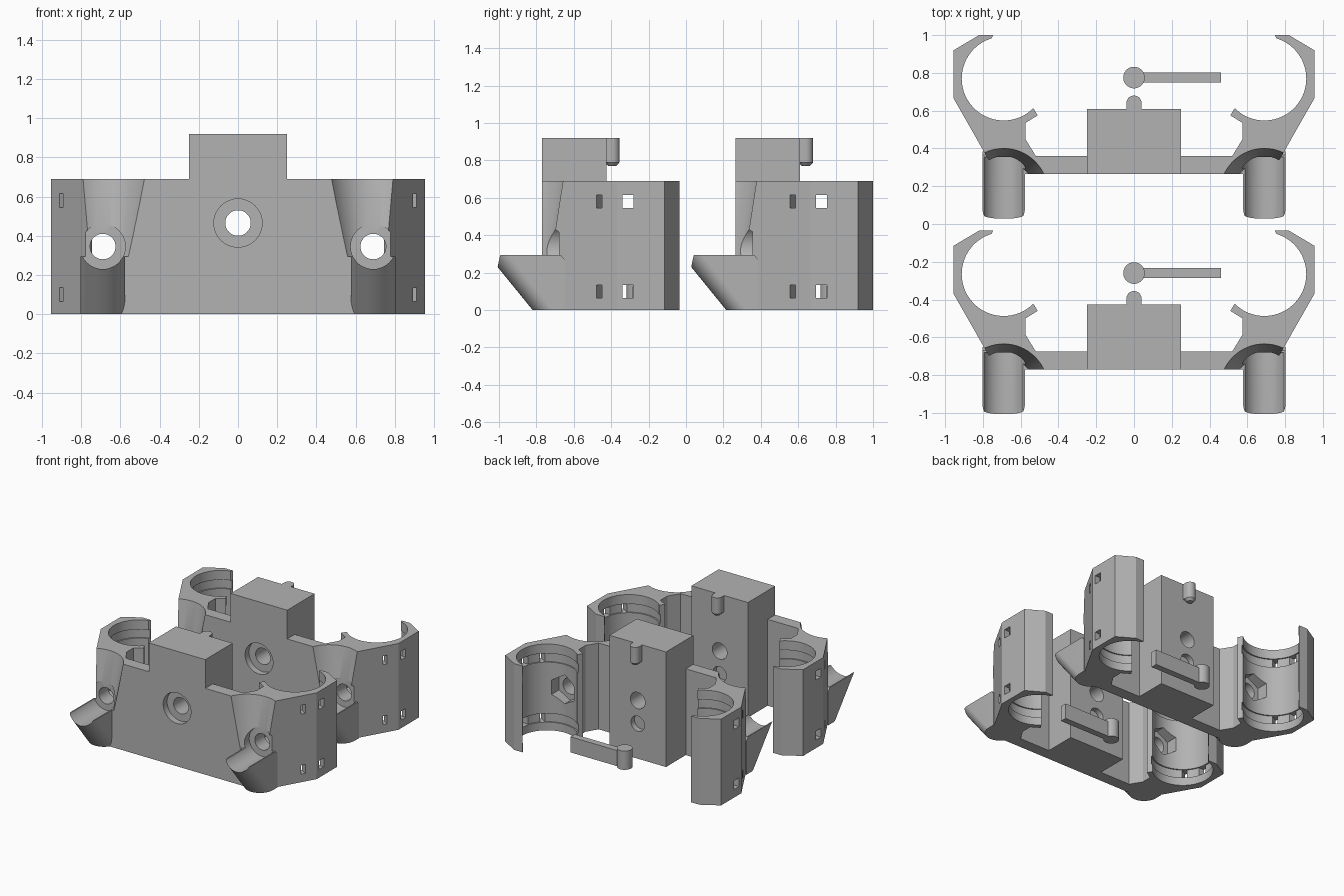
import bpy, bmesh, math
from mathutils import Matrix, Vector

if "Cube" in bpy.data.objects:
    bpy.data.objects.remove(bpy.data.objects["Cube"])

GREY = bpy.data.materials.new("plain grey")
GREY.diffuse_color = (0.45, 0.45, 0.45, 1)
GREY.use_nodes = True
GREY.node_tree.nodes["Principled BSDF"].inputs["Base Color"].default_value = GREY.diffuse_color
STEP = 1.035          # distance between the two identical brackets
CX, CY, R = 0.69, -0.265, 0.222   # clip bore


def finish(name, bm):
    bmesh.ops.recalc_face_normals(bm, faces=bm.faces)
    me = bpy.data.meshes.new(name)
    bm.to_mesh(me)
    bm.free()
    me.materials.append(GREY)
    ob = bpy.data.objects.new(name, me)
    bpy.context.collection.objects.link(ob)
    return ob


def prism(name, pts, z0, z1, lean=0.0):
    """Extrude an outline upwards, optionally leaning along y."""
    bm = bmesh.new()
    f = bm.faces.new([bm.verts.new((x, y, z0)) for x, y in pts])
    g = bmesh.ops.extrude_face_region(bm, geom=[f])["geom"]
    bmesh.ops.translate(bm, vec=(0, lean, z1 - z0),
                        verts=[v for v in g if isinstance(v, bmesh.types.BMVert)])
    return finish(name, bm)


def box(name, c, s, turn=0.0):
    bm = bmesh.new()
    m = Matrix.Translation(c) @ Matrix.Rotation(turn, 4, 'Z') @ Matrix.Diagonal((*s, 1))
    bmesh.ops.create_cube(bm, size=1, matrix=m)
    return finish(name, bm)


def rod(name, a, b, r1, r2=None, n=48):
    """Cylinder or cone between two points."""
    a, b = Vector(a), Vector(b)
    bm = bmesh.new()
    rot = (b - a).to_track_quat('Z', 'Y').to_matrix().to_4x4()
    bmesh.ops.create_cone(bm, cap_ends=True, segments=n, radius1=r1,
                          radius2=r1 if r2 is None else r2, depth=(b - a).length,
                          matrix=Matrix.Translation((a + b) / 2) @ rot)
    return finish(name, bm)


def boolean(ob, tool, op='DIFFERENCE'):
    m = ob.modifiers.new("bool", 'BOOLEAN')
    m.operation, m.object, m.solver = op, tool, 'EXACT'
    bpy.context.view_layer.objects.active = ob
    bpy.ops.object.modifier_apply(modifier=m.name)
    bpy.data.objects.remove(tool)


def repeat(ob, mirror=False):
    """Smooth the curved faces, then mirror and repeat for both brackets."""
    bpy.ops.object.select_all(action='DESELECT')
    ob.select_set(True)
    bpy.context.view_layer.objects.active = ob
    bpy.ops.object.shade_smooth_by_angle(angle=math.radians(25))
    if mirror:
        m = ob.modifiers.new("mirror", 'MIRROR')
        m.use_mirror_merge = False
    a = ob.modifiers.new("array", 'ARRAY')
    a.use_relative_offset = False
    a.use_constant_offset = True
    a.constant_offset_displace = (0, STEP, 0)


# Wing: front plate with an open round clip at its end
arc = [(CX + R * math.cos(t), CY + R * math.sin(t))
       for t in (math.radians(73 - 208 * i / 48) for i in range(49))]
wing = prism("clip_wing",
             [(.25, -.77), (.65, -.77), (.71, -.80), (.955, -.37), (.955, -.115),
              (.82, -.035), (.745, -.035)] + arc +
             [(.51, -.46), (.575, -.50), (.575, -.585), (.52, -.675), (.25, -.675)],
             0, .69)

# Tapered tool recess above the spout
boolean(wing, rod("recess", (CX, -.87, .295), (CX, -.87, .70), .165, .237, 64))

# Leaning spout with a round front
rs, yc = .113, -.707
front = [(CX + rs * math.cos(t), yc + rs * math.sin(t))
         for t in (math.pi + math.pi * i / 32 for i in range(33))]
spout = prism("spout", front + [(CX + rs, -.43), (CX - rs, -.43)], 0, .295, -.24)
boolean(spout, box("back_trim", (CX, -.35, .2), (.6, .6, .8)))
boolean(wing, spout, 'UNION')

# Screw trough, through hole and six-sided nut pocket
boolean(wing, rod("trough", (CX, -1.2, .345), (CX, -.68, .345), .115))
boolean(wing, rod("screw_hole", (CX, -.8, .345), (CX, -.3, .345), .065))
boolean(wing, rod("nut_pocket", (CX, -.56, .345), (CX, -.35, .345), .115, n=6))

# Strap slots and the shallow inner strap grooves
for z in (.10, .58):
    boolean(wing, box("slot", (.885, -.455, z), (.20, .035, .07), math.radians(-30)))
    boolean(wing, box("slot", (.93, -.31, z), (.12, .06, .07)))
    boolean(wing, rod("groove", (CX, CY, z - .035), (CX, CY, z + .035), R + .01, n=64))
repeat(wing, mirror=True)

# Centre block with counterbored hole and a dimple in the back
block = box("centre_block", (0, -.5975, .46), (.5, .345, .92))
boolean(block, rod("bore", (0, -1, .465), (0, 0, .465), .065))
boolean(block, rod("counterbore", (0, -.9, .465), (0, -.72, .465), .123))
boolean(block, rod("dimple", (0, -.47, .28), (0, -.3, .28), .06))
repeat(block)

# Hanging peg at the top of the block
U = [(.04 * math.cos(t), -.395 + .04 * math.sin(t))
     for t in (math.pi * i / 24 for i in range(25))]
peg = prism("peg", U + [(-.04, -.43), (.04, -.43)], .79, .92)
tip = rod("peg_tip", (0, -.395, .77), (0, -.395, .79), .022, .04)
boolean(peg, tip, 'UNION')
repeat(peg)

# Loose lever: round post with a flat arm
lever = rod("lever", (0, -.26, 0), (0, -.26, .15), .057)
boolean(lever, box("arm", (.24, -.26, .0625), (.44, .052, .125)), 'UNION')
repeat(lever)
